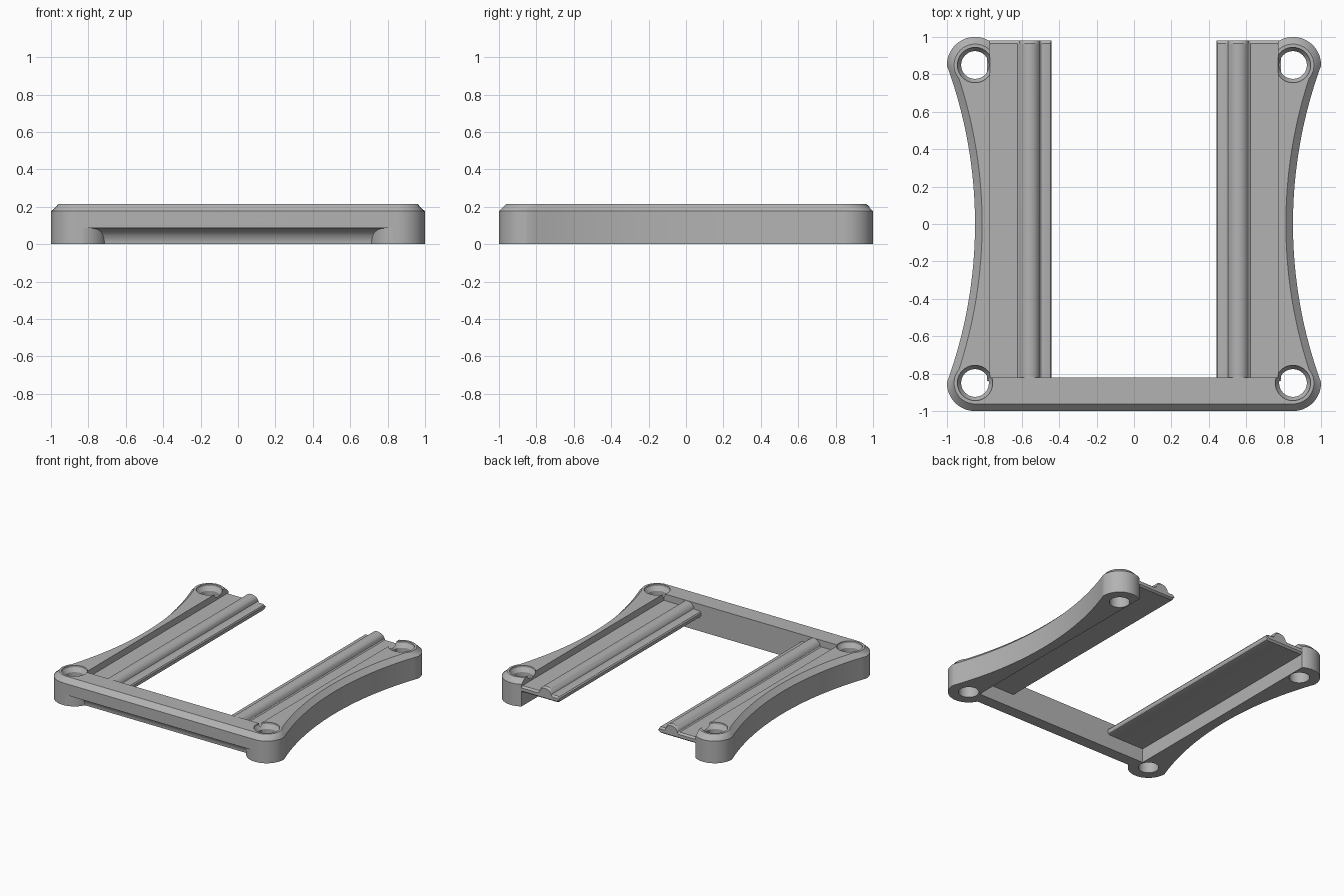
import bpy, bmesh, math
from mathutils import Vector

cube = bpy.data.objects.get("Cube")
if cube:
    bpy.data.objects.remove(cube)

# Single grey plastic
grey = bpy.data.materials.new("grey_plastic")
grey.use_nodes = True
tone = (0.45, 0.45, 0.45, 1)
grey.diffuse_color = tone
grey.node_tree.nodes["Principled BSDF"].inputs["Base Color"].default_value = tone

TOP, BOSS, R, CHAMFER = 0.215, 0.85, 0.15, 0.038
INNER_X, BAR_Y = 0.77, -0.82


def loft(name, rings):
    """Join equal closed rings of points with quads and cap both ends."""
    bm = bmesh.new()
    loops = [[bm.verts.new(p) for p in ring] for ring in rings]
    n = len(loops[0])
    for a, b in zip(loops, loops[1:]):
        for i in range(n):
            j = (i + 1) % n
            bm.faces.new((a[i], a[j], b[j], b[i]))
    bm.faces.new(loops[0])
    bm.faces.new(loops[-1])
    bmesh.ops.recalc_face_normals(bm, faces=bm.faces)
    mesh = bpy.data.meshes.new(name)
    bm.to_mesh(mesh)
    bm.free()
    mesh.materials.append(grey)
    obj = bpy.data.objects.new(name, mesh)
    bpy.context.collection.objects.link(obj)
    return obj


def circle(x, y, r, z, n=64):
    return [(x + r * math.cos(math.tau * i / n), y + r * math.sin(math.tau * i / n), z)
            for i in range(n)]


def activate(obj):
    bpy.ops.object.select_all(action="DESELECT")
    obj.select_set(True)
    bpy.context.view_layer.objects.active = obj


def cut(obj, cutter):
    mod = obj.modifiers.new("cut", "BOOLEAN")
    mod.operation = "DIFFERENCE"
    mod.solver = "EXACT"
    mod.object = cutter
    activate(obj)
    bpy.ops.object.modifier_apply(modifier=mod.name)
    bpy.data.objects.remove(cutter)


def outline(inset, z):
    """Round corner bosses joined by concave sides, moved inwards by inset."""
    r, big = R - inset, 2.467 + inset
    cx = BOSS + 2.467
    # Where the concave side meets the boss circle
    gap = math.hypot(cx - BOSS, BOSS)
    along = (r * r - big * big + gap * gap) / (2 * gap)
    base = math.atan2(-BOSS, cx - BOSS)
    start = base + math.acos(along / r)
    if start > 0:
        start = base - math.acos(along / r)
    y_meet = BOSS + r * math.sin(start)
    spread = math.asin(y_meet / big)

    def boss(end):
        return [(BOSS + r * math.cos(start + (end - start) * i / 32),
                 BOSS + r * math.sin(start + (end - start) * i / 32)) for i in range(33)]

    side = [(cx - big * math.cos(a), big * math.sin(a))
            for a in (spread * (i / 20 - 1) for i in range(1, 40))]
    front = [(x, -y) for x, y in reversed(boss(math.pi / 2))]
    half = front + side + boss(math.radians(130))
    full = half + [(-x, y) for x, y in reversed(half)]
    return [(x, y, z) for x, y in full]


def box(name, x, y0, y1, z0, z1):
    return loft(name, [[(-x, y0, z), (x, y0, z), (x, y1, z), (-x, y1, z)] for z in (z0, z1)])


# Frame with chamfered top rim and open back
frame = loft("frame", [outline(0, 0), outline(0, TOP - CHAMFER), outline(CHAMFER, TOP)])
cut(frame, box("opening_cutter", INNER_X, BAR_Y, 1.2, -0.1, 0.4))

# Rounded scoop under the front bar, stopping at the corner bosses
scoop = loft("scoop_cutter", [[(x, -1 + 0.087 * math.cos(math.tau * i / 64),
                                0.087 * math.sin(math.tau * i / 64)) for i in range(64)]
                              for x in (-0.83, 0.83)])
for s in (-1, 1):
    cut(scoop, loft("boss_keep", [circle(s * BOSS, -BOSS, R, z, 128) for z in (-0.2, 0.2)]))
cut(frame, scoop)

# Countersunk corner holes
for sx in (-1, 1):
    for sy in (-1, 1):
        steps = ((0.074, -0.1), (0.074, 0.17), (0.094, 0.2), (0.094, 0.3))
        cut(frame, loft("hole_cutter", [circle(sx * BOSS, sy * BOSS, r, z) for r, z in steps]))

# Rail section: thin plate, rounded bead and inner lip
BEAD_X, BEAD_Z, BEAD_R = 0.558, 0.158, 0.056
section = [(0.785, 0.113), (0.46, 0.113), (0.447, 0.118), (0.44, 0.13), (0.44, 0.148),
           (0.447, 0.158), (0.458, 0.162), (0.492, 0.162)]
section += [(BEAD_X - BEAD_R * math.cos(math.pi * i / 16),
             BEAD_Z + BEAD_R * math.sin(math.pi * i / 16)) for i in range(1, 16)]
section += [(0.622, 0.162), (0.785, 0.162)]


def rail(name, s):
    def ring(y, inset):
        mid = 0.138
        out = []
        for x, z in section:
            dz = math.copysign(min(inset, abs(z - mid)), z - mid)
            out.append((s * x, y, z - dz))
        return out
    return loft(name, [ring(BAR_Y - 0.02, 0), ring(0.965, 0), ring(0.98, 0.012)])


parts = [frame, rail("left_rail", 1), rail("right_rail", -1)]

for part in parts:
    activate(part)
    bpy.ops.object.shade_smooth_by_angle(angle=math.radians(25))
